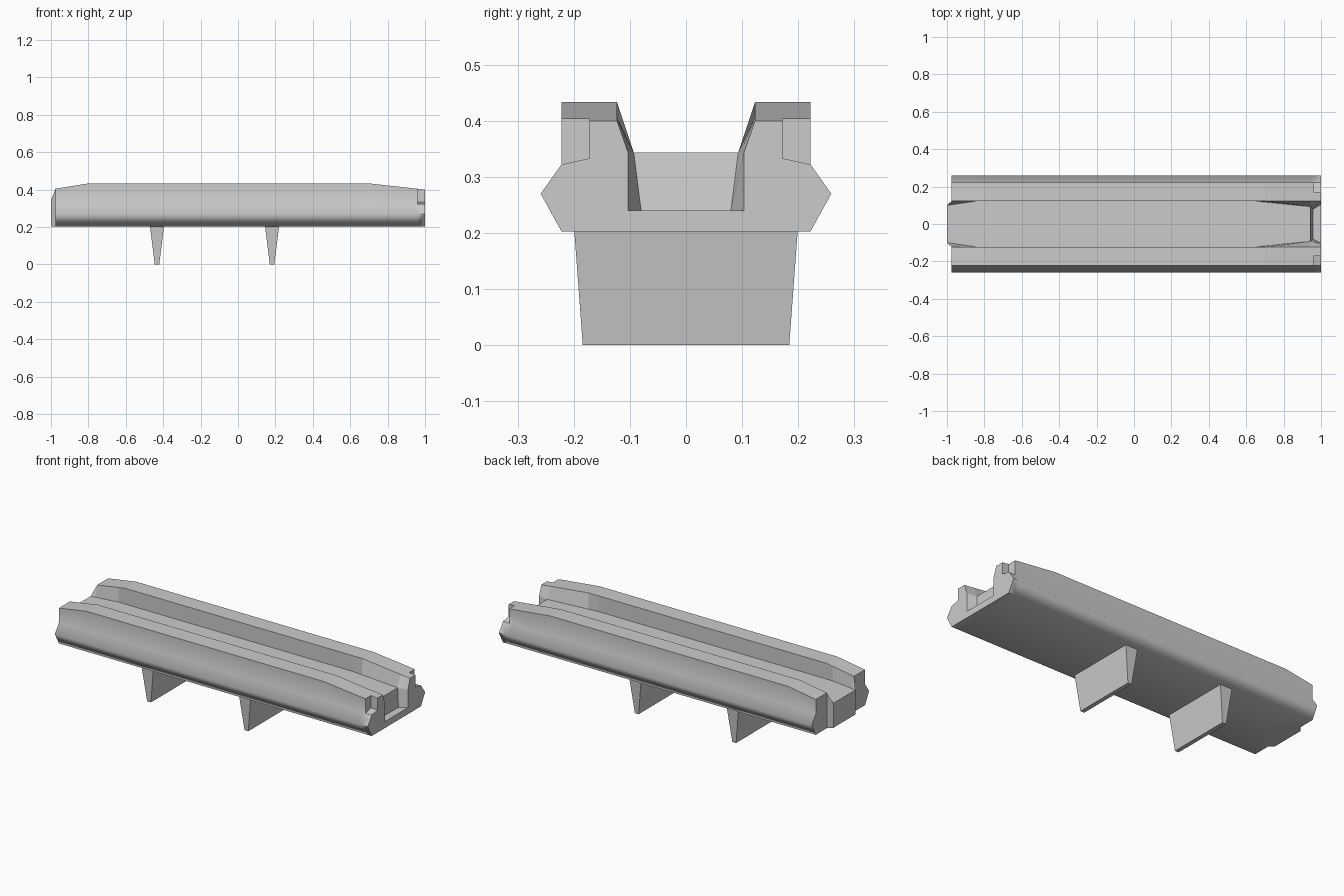
import bpy, bmesh
from math import radians

if "Cube" in bpy.data.objects:
    bpy.data.objects.remove(bpy.data.objects["Cube"])

BOTTOM, FLOOR = 0.203, 0.343


def finish(name, bm):
    mesh = bpy.data.meshes.new(name)
    bm.to_mesh(mesh)
    bm.free()
    obj = bpy.data.objects.new(name, mesh)
    bpy.context.collection.objects.link(obj)
    return obj


def make_body():
    bm = bmesh.new()

    def vert(x, y, z):
        return bm.verts.new((x, y, z))

    def bridge(r, s, skip_last=False):
        for i in range(len(r) - 1 - skip_last):
            bm.faces.new((r[i], r[i + 1], s[i + 1], s[i]))

    # half cross-section from bottom centre, round the side rail, to channel floor
    def section(x, top, floor_y):
        pts = [(0, BOTTOM), (0.222, BOTTOM), (0.259, 0.27), (0.222, 0.322),
               (0.222, top), (0.123, top), (floor_y, FLOOR), (0, FLOOR)]
        return [vert(x, y, z) for y, z in pts]

    # stations: x, rail top height, half width of channel floor
    stations = [(-0.975, 0.405, 0.103), (-0.84, 0.4266, 0.123), (-0.8, 0.433, 0.123),
                (0.64, 0.433, 0.123), (0.7, 0.433, 0.117), (0.943, 0.4063, 0.093),
                (0.96, 0.4044, 0.0963)]
    rings = [section(*s) for s in stations]
    for i in range(len(rings) - 1):
        bridge(rings[i], rings[i + 1], skip_last=(i == len(rings) - 2))

    # left end with tapered tongue
    m, b, c, d, e, f, g, k = rings[0]
    a = bmesh.utils.edge_split(bm.edges.get((m, b)), m, 0.123 / 0.222)[1]
    tip_low, tip_high = vert(-1, 0.1, BOTTOM), vert(-1, 0.1, FLOOR)
    mid_low, mid_high = vert(-1, 0, BOTTOM), vert(-1, 0, FLOOR)
    for face in ((a, b, c, d, e, f), (a, f, tip_high, tip_low), (f, g, tip_high),
                 (g, k, mid_high, tip_high), (tip_low, tip_high, mid_high, mid_low),
                 (m, a, tip_low, mid_low)):
        bm.faces.new(face)

    # corner notch at the right end
    m, b, c, d, e, f, g, k = rings[-1]
    n_top = bmesh.utils.edge_split(bm.edges.get((e, f)), e, 0.505)[1]
    n_low = vert(0.96, 0.172, 0.333)
    bm.faces.new((d, e, n_top, n_low))
    inner = [m, b, c, d, n_low, n_top, f, g]
    end = [vert(1, v.co.y, v.co.z) for v in inner]
    end[5].co.z = end[6].co.z = 0.4
    end[7].co.y = 0.103
    bridge(inner, end)

    # socket at the right end
    g0, k0 = rings[-2][6:]
    lip, lip_mid = vert(1, 0.103, 0.24), vert(1, 0, 0.24)
    back, back_mid = vert(0.957, 0.08, 0.24), vert(0.957, 0, 0.24)
    for face in ((g0, g, end[7], lip, back), (g0, k0, back_mid, back),
                 (back, back_mid, lip_mid, lip), end + [lip, lip_mid]):
        bm.faces.new(face)

    # mirror to the other side
    bmesh.ops.delete(bm, geom=[v for v in bm.verts if not v.link_faces], context='VERTS')
    geom = bm.verts[:] + bm.edges[:] + bm.faces[:]
    bmesh.ops.mirror(bm, geom=geom, axis='Y', merge_dist=0.0001)
    bmesh.ops.remove_doubles(bm, verts=bm.verts[:], dist=0.0001)
    bmesh.ops.recalc_face_normals(bm, faces=bm.faces[:])

    # smooth outer flanks, crisp edges elsewhere
    for face in bm.faces:
        face.smooth = True
    for edge in bm.edges:
        p, q = (v.co for v in edge.verts)
        flank = (min(abs(p.y), abs(q.y)) > 0.215 and max(p.z, q.z) < 0.33
                 and abs(p.z - q.z) < 0.001 and p.x + q.x < 1.95)
        edge.smooth = flank or edge.calc_face_angle(3) < radians(2)
    body = finish("trough_body", bm)
    mod = body.modifiers.new("normals", 'WEIGHTED_NORMAL')
    mod.keep_sharp = True


def make_leg(name, x):
    bm = bmesh.new()
    bmesh.ops.create_cube(bm, size=2)
    for v in bm.verts:
        hx, hy, z = (0.0375, 0.199, BOTTOM) if v.co.z > 0 else (0.012, 0.184, 0)
        v.co = (x + v.co.x * hx, v.co.y * hy, z)
    finish(name, bm)


make_body()
# tapered support legs
make_leg("left_leg", -0.433)
make_leg("right_leg", 0.182)
